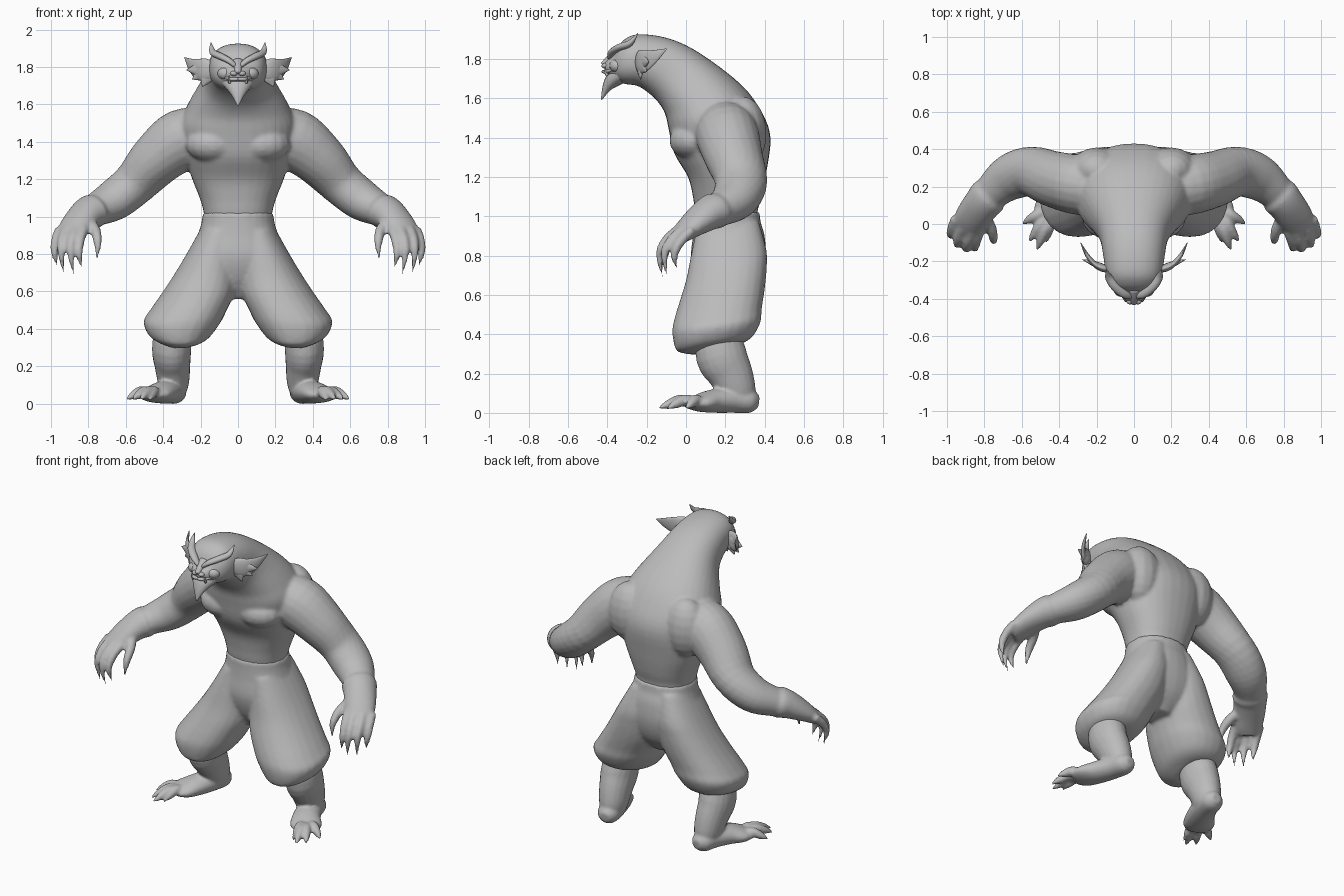
import bpy, bmesh, math
from mathutils import Vector

cube = bpy.data.objects.get("Cube")
if cube:
    bpy.data.objects.remove(cube)

grey = bpy.data.materials.new("plain grey")
grey.use_nodes = True
tone = (0.5, 0.5, 0.5, 1)
grey.diffuse_color = tone
grey.node_tree.nodes["Principled BSDF"].inputs["Base Color"].default_value = tone


def smooth_path(points, steps=4):
    """Catmull-Rom interpolation through rows of numbers."""
    out = []
    last = len(points) - 1
    for i in range(last):
        a, b, c, d = (points[max(0, min(last, i + k))] for k in (-1, 0, 1, 2))
        for n in range(steps):
            t = n / steps
            out.append([q + t / 2 * (r - p + t * (2*p - 5*q + 4*r - s + t * (3*(q - r) + s - p)))
                        for p, q, r, s in zip(a, b, c, d)])
    return out + [list(points[-1])]


def loft(bm, rings, power=1.0, sides=20):
    """Skin (centre, u axis, v axis) rings and cap the ends."""
    def bend(a):
        return math.copysign(abs(a) ** power, a)
    loops = []
    for centre, u, v in rings:
        angles = [math.tau * k / sides for k in range(sides)]
        loops.append([bm.verts.new(centre + u * bend(math.cos(a)) + v * bend(math.sin(a)))
                      for a in angles])
    faces = [bm.faces.new(loops[0][::-1]), bm.faces.new(loops[-1])]
    for low, high in zip(loops, loops[1:]):
        for k in range(sides):
            j = (k + 1) % sides
            faces.append(bm.faces.new((low[k], low[j], high[j], high[k])))
    bmesh.ops.recalc_face_normals(bm, faces=faces)


def tube(bm, points, up=(0, 0, 1), sides=20):
    """Tapered tube; rows are x, y, z, side radius, up radius."""
    rows = smooth_path(points)
    centres = [Vector(r[:3]) for r in rows]
    rings = []
    for i, row in enumerate(rows):
        t = (centres[min(i + 1, len(rows) - 1)] - centres[max(i - 1, 0)]).normalized()
        u = Vector(up).cross(t).normalized()
        rings.append((centres[i], u * max(row[3], .002), t.cross(u) * max(row[4], .002)))
    loft(bm, rings, sides=sides)


def digit(bm, points, radius, up):
    """Finger or toe narrowing into a claw."""
    taper = (1, 1, .75, .12)
    tube(bm, [(*p, radius * k, radius * k) for p, k in zip(points, taper)], up, 12)


def ball(bm, centre, size):
    made = bmesh.ops.create_uvsphere(bm, u_segments=16, v_segments=10, radius=1)["verts"]
    bmesh.ops.scale(bm, vec=size, verts=made)
    bmesh.ops.translate(bm, vec=centre, verts=made)


def mirror(bm):
    copy = bmesh.ops.duplicate(bm, geom=bm.verts[:] + bm.edges[:] + bm.faces[:])["geom"]
    verts = [g for g in copy if isinstance(g, bmesh.types.BMVert)]
    faces = [g for g in copy if isinstance(g, bmesh.types.BMFace)]
    bmesh.ops.scale(bm, vec=(-1, 1, 1), verts=verts)
    bmesh.ops.reverse_faces(bm, faces=faces)


def finish(bm, name, voxel=0, relax=0):
    mesh = bpy.data.meshes.new(name)
    bm.to_mesh(mesh)
    bm.free()
    mesh.materials.append(grey)
    for p in mesh.polygons:
        p.use_smooth = True
    obj = bpy.data.objects.new(name, mesh)
    bpy.context.collection.objects.link(obj)
    if voxel:
        fuse = obj.modifiers.new("Fuse", "REMESH")
        fuse.mode = "VOXEL"
        fuse.voxel_size = voxel
        fuse.use_smooth_shade = True
        soft = obj.modifiers.new("Soften", "SMOOTH")
        soft.factor = .5
        soft.iterations = relax


# Arms, hands and chest
bm = bmesh.new()
tube(bm, [(.16, .19, 1.44, .15, .14), (.3, .21, 1.41, .16, .165), (.43, .24, 1.31, .15, .145),
          (.55, .28, 1.18, .135, .12), (.66, .25, 1.09, .125, .11), (.75, .18, 1.04, .1, .09),
          (.8, .12, 1.01, .085, .075)])
# cuff and palm
tube(bm, [(.74, .18, 1.05, .07, .07), (.775, .15, 1.03, .105, .092), (.81, .11, 1.01, .1, .085),
          (.86, .04, .96, .095, .065), (.895, -.02, .91, .085, .045), (.91, -.04, .88, .06, .03)])
for x, y, tip in ((.965, .0, .73), (.93, -.05, .685), (.88, -.075, .685), (.835, -.07, .72)):
    digit(bm, [(x - .01, y + .03, .93), (x + .01, y - .03, .87),
               (x + .015, y - .06, .8), (x, y - .045, tip)], .026, (1, 0, 0))
digit(bm, [(.81, .06, .98), (.765, -.02, .93), (.75, -.085, .86), (.755, -.1, .77)], .03, (1, 0, 0))
ball(bm, (.13, .04, 1.385), (.15, .125, .1))
ball(bm, (.2, .29, 1.42), (.14, .12, .19))
mirror(bm)

# Torso, neck and head: front y/z, back y/z, half width
trunk = [(.06, .96, .36, .96, .175), (.045, 1.03, .365, 1.03, .185), (.035, 1.1, .385, 1.1, .205),
         (.01, 1.2, .41, 1.23, .25), (-.06, 1.32, .43, 1.4, .29), (-.09, 1.45, .385, 1.53, .31),
         (-.11, 1.53, .28, 1.67, .265), (-.16, 1.6, .07, 1.83, .19), (-.24, 1.66, -.09, 1.905, .165),
         (-.3, 1.67, -.25, 1.925, .15), (-.335, 1.68, -.33, 1.885, .125),
         (-.365, 1.7, -.37, 1.82, .085), (-.405, 1.72, -.415, 1.785, .045)]
rings = []
for fy, fz, by, bz, w in smooth_path(trunk):
    front, back = Vector((0, fy, fz)), Vector((0, by, bz))
    rings.append(((front + back) / 2, Vector((w, 0, 0)), (back - front) / 2))
loft(bm, rings, power=.88, sides=32)
finish(bm, "upper_body", .011, 5)

# Trousers: z, inner x, outer x, front y, back y
bm = bmesh.new()
leg = [(.95, .0, .19, .05, .37), (.8, .0, .275, .02, .41), (.7, .0, .335, .0, .41),
       (.6, .015, .4, -.03, .4), (.5, .06, .47, -.06, .385), (.44, .09, .505, -.07, .38),
       (.37, .14, .48, -.06, .345), (.335, .185, .43, -.04, .3), (.32, .24, .38, .04, .25)]
loft(bm, [(Vector(((a + b) / 2, (f + k) / 2, z)), Vector(((b - a) / 2, 0, 0)),
           Vector((0, (k - f) / 2, .025))) for z, a, b, f, k in smooth_path(leg)], .9, 24)
mirror(bm)
hips = [(1.02, .19, .04, .375), (.97, .195, .04, .38), (.9, .215, .035, .4),
        (.78, .25, .025, .405), (.66, .2, .06, .37), (.56, .08, .13, .29)]
loft(bm, [(Vector((0, (f + k) / 2, z)), Vector((w, 0, 0)), Vector((0, (k - f) / 2, 0)))
          for z, w, f, k in smooth_path(hips)], .9, 28)
finish(bm, "trousers", .012, 5)

# Shins, feet and clawed toes
bm = bmesh.new()
tube(bm, [(.345, .16, .42, .1, .11), (.355, .18, .29, .105, .13), (.35, .225, .2, .095, .115),
          (.345, .255, .12, .085, .1), (.345, .26, .06, .07, .09)], (0, 1, 0))
tube(bm, [(.335, .37, .055, .03, .03), (.34, .33, .06, .065, .06), (.36, .24, .065, .075, .065),
          (.4, .14, .06, .085, .06), (.445, .07, .05, .095, .045), (.475, .02, .045, .07, .025)])
for x, y in ((.6, .0), (.565, -.1), (.52, -.145), (.47, -.1)):
    root = Vector((.43, .1, .05)).lerp((x, y, .05), .25)
    tip = Vector((x, y, .02))
    digit(bm, [root, root.lerp(tip, .35) + Vector((0, 0, .025)),
               root.lerp(tip, .7) + Vector((0, 0, .015)), tip], .03, (0, 0, 1))
mirror(bm)
finish(bm, "feet", .009, 4)

# Ears with ragged lower tufts
bm = bmesh.new()
tube(bm, [(.12, -.24, 1.79, .02, .04), (.17, -.235, 1.785, .02, .06), (.215, -.21, 1.79, .015, .055),
          (.255, -.16, 1.815, .01, .032), (.285, -.1, 1.85, .002, .003)])
for end in ((.275, -.19, 1.785), (.245, -.2, 1.735), (.19, -.23, 1.695)):
    start = Vector((.15, -.235, 1.785))
    middle = start.lerp(end, .5)
    tube(bm, [(*start, .015, .035), (*middle, .015, .035), (*end, .002, .002)], sides=12)
mirror(bm)
finish(bm, "ears")

# Brow ridges sweeping up to small horns
bm = bmesh.new()
tube(bm, [(.015, -.385, 1.805, .015, .012), (.05, -.375, 1.835, .022, .016),
          (.1, -.335, 1.86, .024, .018), (.135, -.285, 1.88, .02, .016),
          (.145, -.245, 1.93, .002, .002)], (0, 0, 1), 12)
mirror(bm)
finish(bm, "brows")

# Cheeks, nose, lips and fangs
bm = bmesh.new()
ball(bm, (.065, -.35, 1.765), (.045, .04, .035))
ball(bm, (.022, -.41, 1.765), (.02, .02, .014))
tube(bm, [(0, -.42, 1.735, .01, .008), (.04, -.405, 1.735, .012, .01), (.08, -.36, 1.75, .004, .004)], sides=10)
tube(bm, [(.045, -.4, 1.715, .008, .008), (.047, -.41, 1.735, .006, .006),
          (.048, -.412, 1.755, .002, .002)], (1, 0, 0), 8)
mirror(bm)
tube(bm, [(0, -.35, 1.83, .03, .02), (0, -.39, 1.8, .022, .018), (0, -.425, 1.77, .015, .012)], sides=12)
finish(bm, "muzzle")

# Pointed beard
bm = bmesh.new()
tube(bm, [(0, -.34, 1.72, .09, .05), (0, -.375, 1.69, .065, .04), (0, -.405, 1.65, .035, .022),
          (0, -.43, 1.592, .003, .003)], sides=16)
finish(bm, "beard")
